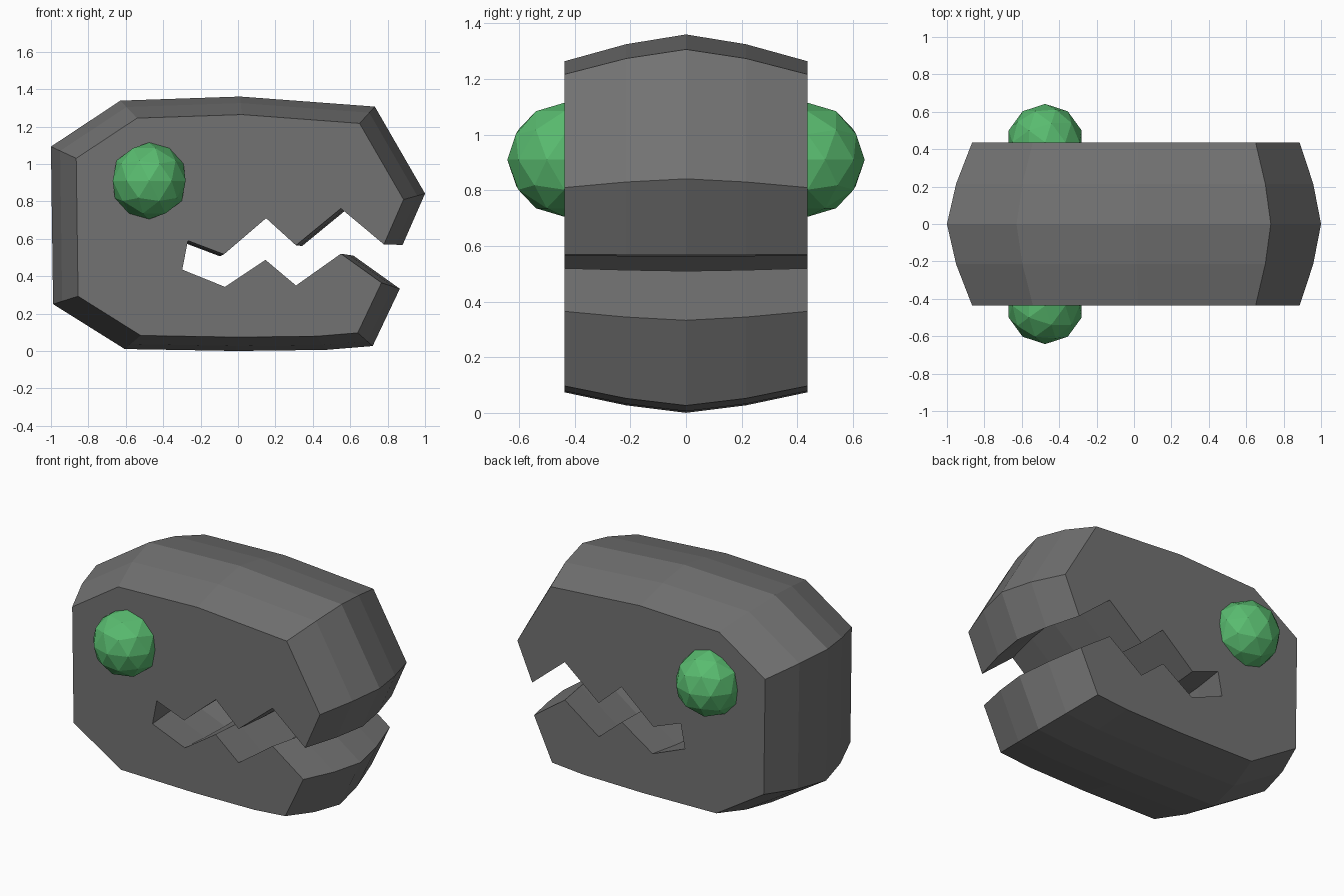
import bpy, bmesh

if "Cube" in bpy.data.objects:
    bpy.data.objects.remove(bpy.data.objects["Cube"])


def material(name, color):
    m = bpy.data.materials.new(name)
    m.diffuse_color = (*color, 1)
    m.use_nodes = True
    m.node_tree.nodes["Principled BSDF"].inputs["Base Color"].default_value = m.diffuse_color
    return m


def finish(bm, name, mat):
    mesh = bpy.data.meshes.new(name)
    bm.to_mesh(mesh)
    bm.free()
    mesh.materials.append(mat)
    obj = bpy.data.objects.new(name, mesh)
    bpy.context.collection.objects.link(obj)
    return obj


stone = material("dark grey", (0.17, 0.17, 0.17))
green = material("eye green", (0.10, 0.50, 0.16))

# Side silhouette of the head (x, z): skull, upper teeth, lower teeth, jaw
skull = [(-0.855, 0.293), (-0.865, 1.03), (-0.54, 1.245), (0.02, 1.264),
         (0.65, 1.217), (0.885, 0.81), (0.78, 0.57)]
upper_teeth = [(0.55, 0.762), (0.31, 0.565), (0.15, 0.71), (-0.075, 0.517),
               (-0.268, 0.59)]
lower_teeth = [(-0.298, 0.435), (-0.07, 0.343), (0.147, 0.487), (0.31, 0.35),
               (0.55, 0.52), (0.767, 0.365)]
jaw = [(0.64, 0.097), (0.42, 0.079), (0.0, 0.074), (-0.52, 0.083)]
profile = skull + upper_teeth + lower_teeth + jaw

# Head: the silhouette swept across the width, swelling towards the middle
CX, CZ = 0.08, 0.59
stations = [(-0.437, 1.0), (-0.215, 1.091), (0.0, 1.143),
            (0.215, 1.091), (0.437, 1.0)]
bm = bmesh.new()
rings = [[bm.verts.new((CX + (x - CX) * s, y, CZ + (z - CZ) * s))
          for x, z in profile] for y, s in stations]
n = len(profile)
for a, b in zip(rings, rings[1:]):
    for i in range(n):
        j = (i + 1) % n
        bm.faces.new((a[i], a[j], b[j], b[i]))
bm.faces.new(rings[0])
bm.faces.new(rings[-1])
bmesh.ops.recalc_face_normals(bm, faces=bm.faces)
finish(bm, "head", stone)

# Eyes: faceted balls half sunk into each side
for side, y in (("front", -0.437), ("back", 0.437)):
    bm = bmesh.new()
    bmesh.ops.create_icosphere(bm, subdivisions=2, radius=0.205)
    eye = finish(bm, side + "_eye", green)
    eye.location = (-0.475, y, 0.91)
